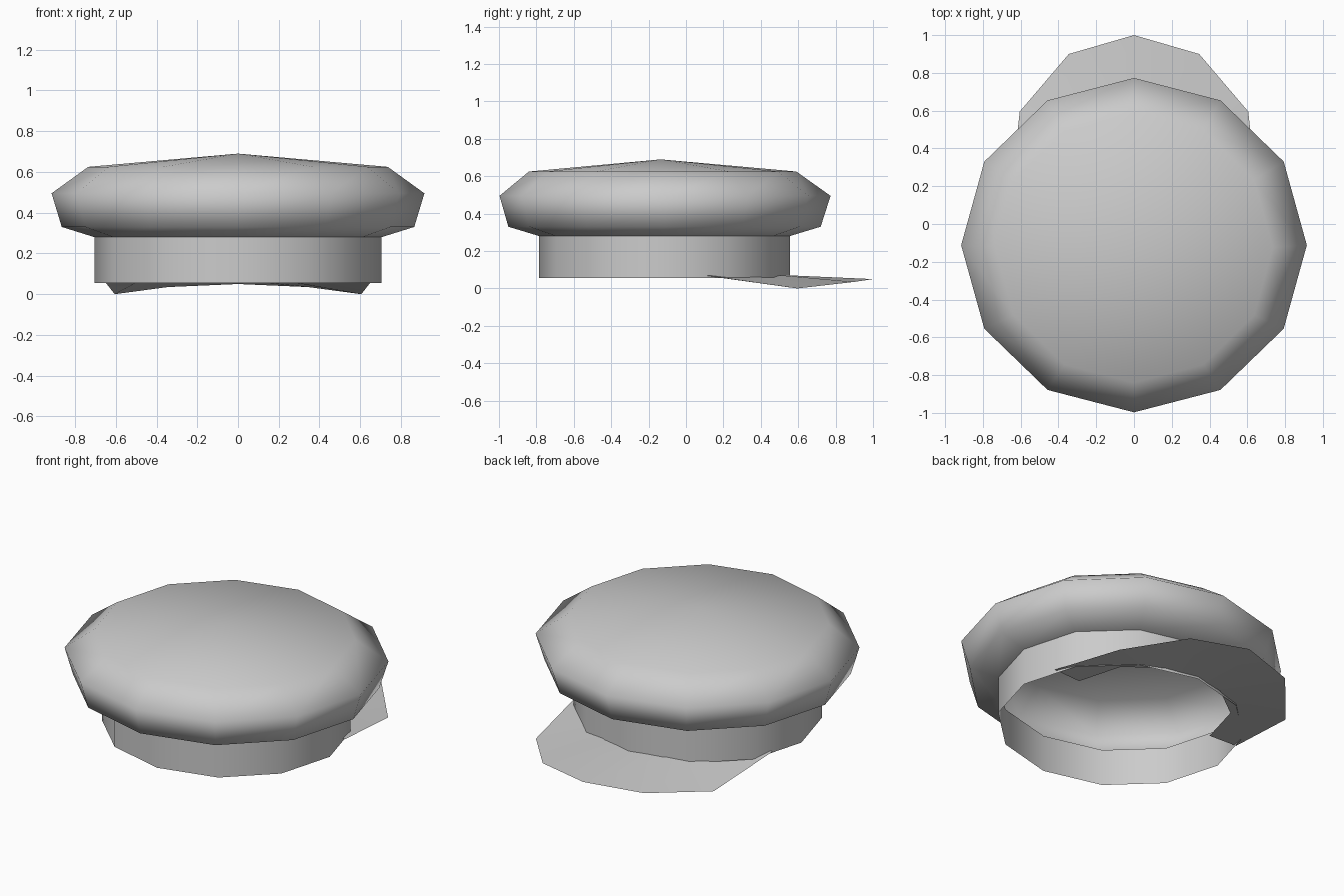
import bpy, bmesh
from math import sin, cos, pi

cube = bpy.data.objects.get("Cube")
if cube:
    bpy.data.objects.remove(cube)

# One plain grey cloth colour
GREY = (0.6, 0.6, 0.6, 1.0)
cloth = bpy.data.materials.new("grey_cloth")
cloth.use_nodes = True
cloth.diffuse_color = GREY
cloth.node_tree.nodes["Principled BSDF"].inputs["Base Color"].default_value = GREY

SIDES = 12


def finish(name, bm):
    mesh = bpy.data.meshes.new(name)
    bm.to_mesh(mesh)
    bm.free()
    mesh.materials.append(cloth)
    for poly in mesh.polygons:
        poly.use_smooth = True
    obj = bpy.data.objects.new(name, mesh)
    bpy.context.collection.objects.link(obj)
    return obj


def bridge(bm, low, high, closed):
    n = len(low)
    for i in range(n if closed else n - 1):
        j = (i + 1) % n
        bm.faces.new((low[i], low[j], high[j], high[i]))


def oval_shell(name, rings, apex=None):
    """Twelve-sided shell through rings of (x radius, y radius, y centre, z)."""
    bm = bmesh.new()
    loops = []
    for rx, ry, cy, z in rings:
        angles = [2 * pi * i / SIDES for i in range(SIDES)]
        loops.append([bm.verts.new((rx * cos(a), cy + ry * sin(a), z)) for a in angles])
    for low, high in zip(loops, loops[1:]):
        bridge(bm, low, high, True)
    if apex:
        tip = bm.verts.new(apex)
        top = loops[-1]
        for i in range(SIDES):
            bm.faces.new((top[i], top[(i + 1) % SIDES], tip))
    return finish(name, bm)


# Head band, open below
oval_shell("head_band", [(0.705, 0.67, -0.115, 0.055), (0.705, 0.67, -0.115, 0.28)])

# Wide puffed crown
oval_shell("crown", [
    (0.705, 0.67, -0.115, 0.28),
    (0.865, 0.835, -0.115, 0.33),
    (0.915, 0.885, -0.112, 0.495),
    (0.735, 0.715, -0.125, 0.625),
], apex=(0, -0.135, 0.69))


# Curved visor sheet, drooping at the sides
def mirrored(half):
    return half + [(-x, y, z) for x, y, z in reversed(half[:-1])]


inner = mirrored([(0.475, 0.09, 0.07), (0.4, 0.36, 0.07), (0.2, 0.51, 0.07), (0, 0.55, 0.07)])
outer = mirrored([(0.66, 0.1, 0.07), (0.605, 0.595, 0), (0.345, 0.9, 0.035), (0, 1, 0.05)])
bm = bmesh.new()
bridge(bm, [bm.verts.new(p) for p in outer], [bm.verts.new(p) for p in inner], False)
finish("visor", bm)
